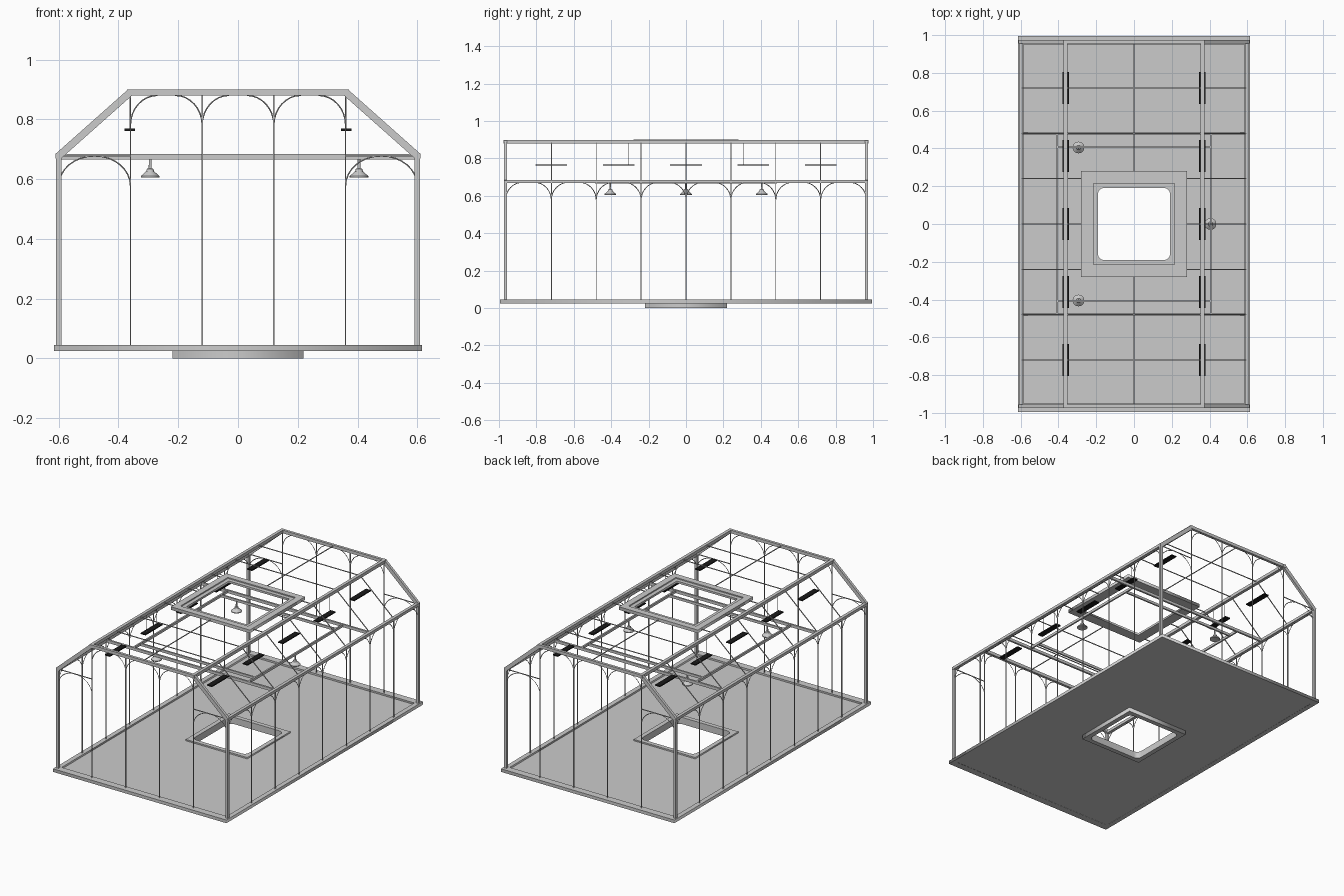
import bpy, bmesh
from math import sin, cos, pi
from mathutils import Vector, Matrix

if "Cube" in bpy.data.objects:
    bpy.data.objects.remove(bpy.data.objects["Cube"])


def beams(name, items, w, h=None):
    """One mesh of straight box bars; items are (start, end) pairs."""
    h = h or w
    bm = bmesh.new()
    for a, b in items:
        a, b = Vector(a), Vector(b)
        d = (b - a).normalized()
        ref = Vector((0, 1, 0)) if abs(d.z) > 0.99 else Vector((0, 0, 1))
        side = ref.cross(d).normalized()
        up = d.cross(side)
        rot = Matrix((side, up, d)).transposed().to_4x4()
        scale = Matrix.Diagonal((w, h, (b - a).length, 1))
        bmesh.ops.create_cube(bm, size=1, matrix=Matrix.Translation((a + b) / 2) @ rot @ scale)
    me = bpy.data.meshes.new(name)
    bm.to_mesh(me)
    bm.free()
    ob = bpy.data.objects.new(name, me)
    bpy.context.collection.objects.link(ob)
    return ob


def rect(hx, hy, r=0):
    """Rectangle outline, with rounded corners when r > 0."""
    if not r:
        return [(hx, hy), (-hx, hy), (-hx, -hy), (hx, -hy)]
    pts = []
    for k, (sx, sy) in enumerate([(1, 1), (-1, 1), (-1, -1), (1, -1)]):
        for i in range(7):
            t = (k + i / 6) * pi / 2
            pts.append((sx * (hx - r) + r * cos(t), sy * (hy - r) + r * sin(t)))
    return pts


def to_mesh(ob):
    bpy.context.view_layer.objects.active = ob
    bpy.ops.object.select_all(action='DESELECT')
    ob.select_set(True)
    bpy.ops.object.convert(target='MESH')


def curve_object(name, lines, cyclic, dims):
    cu = bpy.data.curves.new(name, 'CURVE')
    cu.dimensions = dims
    for pts in lines:
        sp = cu.splines.new('POLY')
        sp.points.add(len(pts) - 1)
        for p, q in zip(sp.points, pts):
            p.co = (*q, 0, 1) if len(q) == 2 else (*q, 1)
        sp.use_cyclic_u = cyclic
    ob = bpy.data.objects.new(name, cu)
    bpy.context.collection.objects.link(ob)
    return ob


def ring(name, outer, inner, z0, z1):
    """Flat slab with an opening."""
    ob = curve_object(name, [outer, inner], True, '2D')
    ob.data.fill_mode = 'BOTH'
    ob.data.extrude = (z1 - z0) / 2
    ob.location.z = (z0 + z1) / 2
    to_mesh(ob)
    return ob


S = (-1, 1)
X, Y = 0.6, 0.965            # wall planes
EAVE, RX, RZ = 0.677, 0.362, 0.889   # eave height, roof break
ROWS = [i * 0.24 for i in range(-3, 4)]
BASE = 0.04

# Floor, base rim and square pit
hole = rect(0.19, 0.19, 0.03)
ring("floor", rect(0.612, 0.992), hole, 0.026, 0.034)
ring("base_rim", rect(0.615, 0.995), rect(0.585, 0.95), 0.025, 0.045)
ring("pit_coping", rect(0.218, 0.218), hole, 0.034, 0.043)
ring("pit_wall", rect(0.22, 0.22), hole, 0.0, 0.026)

# Main frame
beams("corner_posts", [((sx * X, sy * Y, BASE), (sx * X, sy * Y, EAVE)) for sx in S for sy in S], 0.017)
beams("eave_beams", [((s * X, -Y - .008, EAVE), (s * X, Y + .008, EAVE)) for s in S], 0.02, 0.018)
beams("roof_break_beams", [((s * RX, -Y - .01, RZ), (s * RX, Y + .01, RZ)) for s in S], 0.02)
beams("end_rafters", [((sx * (X + .003), sy * Y, EAVE - .002), (sx * RX, sy * Y, RZ)) for sx in S for sy in S], 0.017, 0.024)
beams("end_top_beams", [((-RX - .005, s * Y, RZ), (RX + .005, s * Y, RZ)) for s in S], 0.017, 0.02)

# Inner tie frame
beams("tie_beams", [((-X, s * .48, .675), (X, s * .48, .675)) for s in S], 0.012, 0.018)
beams("lamp_rails", [((s * .408, -.48, .675), (s * .408, .48, .675)) for s in S]
      + [((-.408, s * .408, .675), (.408, s * .408, .675)) for s in S], 0.01, 0.016)

# Skylight frame in the flat roof
ring("skylight_frame", rect(0.28, 0.28), rect(0.24, 0.24), 0.88, 0.9)
ring("skylight_inner_lip", rect(0.24, 0.24), rect(0.215, 0.215), 0.88, 0.893)

# Thin glazing bars on walls and roof
bars = []
for y in ROWS:
    x0 = 0.27 if abs(y) < 0.28 else 0
    for s in S:
        bars.append(((s * X, y, BASE), (s * X, y, EAVE)))
        bars.append(((s * X, y, EAVE), (s * RX, y, RZ)))
        bars.append(((s * RX, y, RZ), (s * x0, y, RZ)))
for s in S:
    bars.append(((0, s * .27, RZ), (0, s * Y, RZ)))
    for x in (-.36, -.12, .12, .36):
        bars.append(((x, s * Y, BASE), (x, s * Y, RZ)))
    for t in S:
        bars.append(((t * X, s * Y, EAVE), (t * .36, s * Y, EAVE)))
beams("glazing_bars", bars, 0.0045)

# Curved corner braces in every bay
arches = []


def bay(point, u0, u1, top, ru, rz):
    for u, s in ((u0, 1), (u1, -1)):
        arches.append([point(u + s * ru * (1 - cos(i * pi / 16)), top - rz + rz * sin(i * pi / 16))
                       for i in range(9)])


for s in S:
    edges = [-Y] + ROWS + [Y]
    for a, b in zip(edges, edges[1:]):
        bay(lambda u, z: (s * X, u, z), a, b, .672, .09, .095)
    ends = (-X, -.36, -.12, .12, .36, X)
    for i, (a, b) in enumerate(zip(ends, ends[1:])):
        side = i in (0, 4)
        bay(lambda u, z: (u, s * Y, z), a, b, EAVE if side else .88, .118 if side else .09, .1)
ob = curve_object("arched_braces", arches, False, '3D')
ob.data.bevel_depth = 0.0022
ob.data.bevel_resolution = 0
to_mesh(ob)

# Dark light bars hung below the roof break beams
dark = bpy.data.materials.new("dark")
dark.diffuse_color = (0.01, 0.01, 0.01, 1)
dark.use_nodes = True
dark.node_tree.nodes["Principled BSDF"].inputs["Base Color"].default_value = dark.diffuse_color
strips = beams("light_bars", [((s * RX, y - .085, .765), (s * RX, y + .085, .765))
                              for s in S for y in (-.72, -.36, 0, .36, .72)], 0.035, 0.007)
strips.data.materials.append(dark)
beams("light_bar_cords", [((s * RX, y + d, .765), (s * RX, y + d, .88))
                          for s in S for y in (-.36, .36) for d in (-.052, .052)], 0.002)

# Pendant lamps, lathed from a small profile
profile = [(.027, .607), (.031, .605), (.031, .61), (.013, .626), (.011, .634), (.005, .636), (.004, .672)]
N = 20
for x, y in ((-.294, .405), (-.294, -.405), (.405, 0)):
    verts = [(r * cos(2 * pi * k / N), r * sin(2 * pi * k / N), z) for r, z in profile for k in range(N)]
    faces = [(j * N + k, j * N + (k + 1) % N, (j + 1) * N + (k + 1) % N, (j + 1) * N + k)
             for j in range(len(profile) - 1) for k in range(N)]
    faces.append(tuple(reversed(range(N))))
    me = bpy.data.meshes.new("pendant_lamp")
    me.from_pydata(verts, [], faces)
    lamp = bpy.data.objects.new("pendant_lamp", me)
    lamp.location = (x, y, 0)
    bpy.context.collection.objects.link(lamp)
    bpy.ops.object.select_all(action='DESELECT')
    bpy.context.view_layer.objects.active = lamp
    lamp.select_set(True)
    bpy.ops.object.shade_smooth_by_angle()
